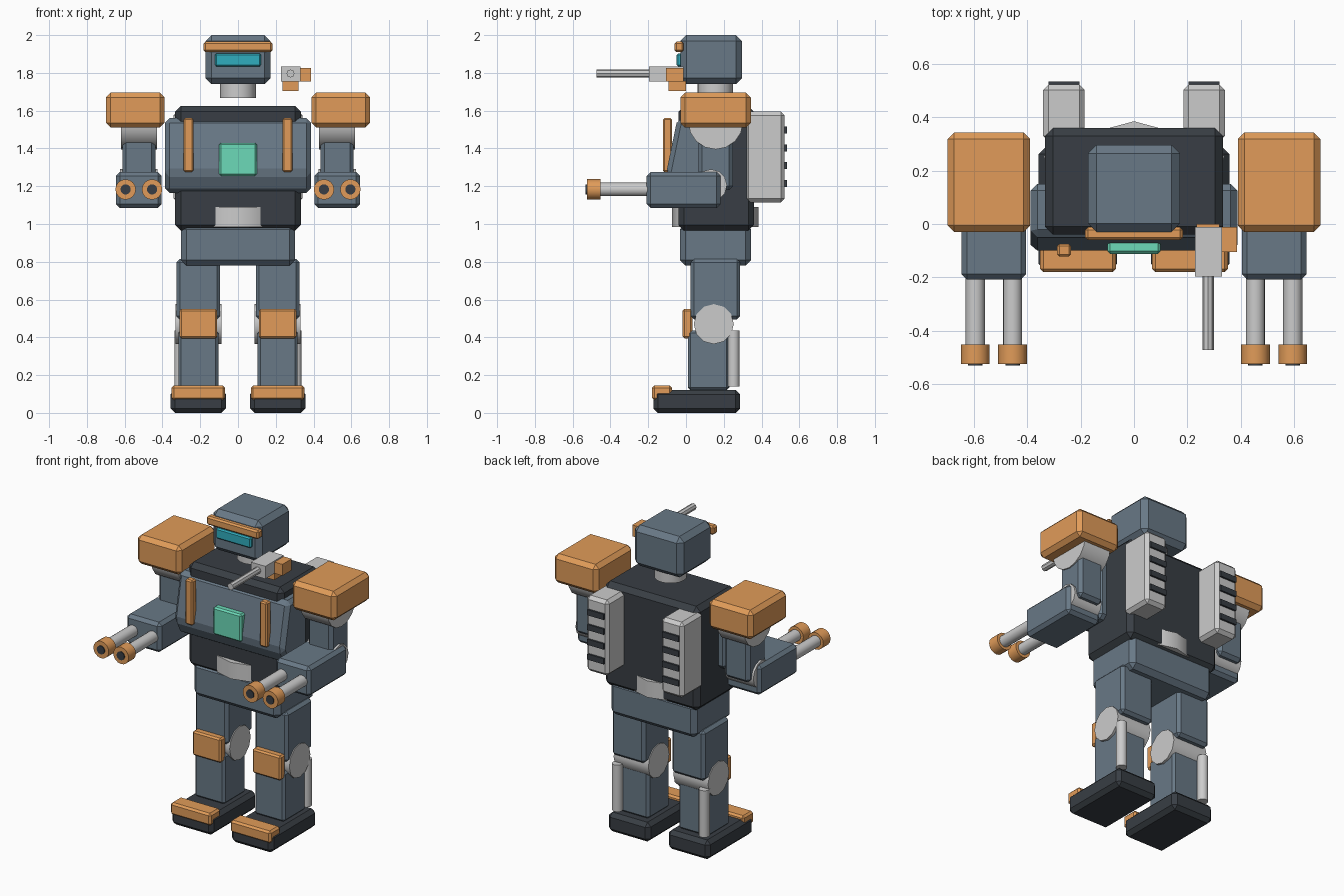
import bpy, bmesh, math
from mathutils import Matrix, Vector

if "Cube" in bpy.data.objects:
    bpy.data.objects.remove(bpy.data.objects["Cube"])


def material(name, rgb):
    m = bpy.data.materials.new(name)
    m.diffuse_color = (*rgb, 1)
    m.use_nodes = True
    m.node_tree.nodes["Principled BSDF"].inputs["Base Color"].default_value = m.diffuse_color
    return m


STEEL = material("steel_blue", (0.14, 0.19, 0.24))
DARK = material("dark_plate", (0.04, 0.048, 0.058))
ORANGE = material("orange", (0.75, 0.33, 0.10))
VISOR = material("visor_cyan", (0.03, 0.42, 0.52))
CORE = material("core_green", (0.15, 0.70, 0.48))


def finish(bm, name, mat):
    bmesh.ops.recalc_face_normals(bm, faces=bm.faces)
    me = bpy.data.meshes.new(name)
    bm.to_mesh(me)
    bm.free()
    ob = bpy.data.objects.new(name, me)
    bpy.context.collection.objects.link(ob)
    if mat:
        me.materials.append(mat)
    return ob


def chamfer(bm, w):
    if w:
        bmesh.ops.bevel(bm, geom=list(bm.edges), offset=w, segments=1,
                        affect='EDGES', profile=0.5)


def box(name, x, y, z, mat=None, bevel=0.0):
    """Chamfered box from (min, max) ranges."""
    bm = bmesh.new()
    bmesh.ops.create_cube(bm, size=1)
    for v in bm.verts:
        v.co = Vector([(r[0] + r[1]) / 2 + c * (r[1] - r[0])
                       for c, r in zip(v.co, (x, y, z))])
    chamfer(bm, bevel)
    return finish(bm, name, mat)


def cyl(name, axis, center, r, span, mat=None, sides=12):
    """Cylinder along an axis; span is its (min, max) on that axis."""
    bm = bmesh.new()
    bmesh.ops.create_cone(bm, cap_ends=True, segments=sides, radius1=r,
                          radius2=r, depth=span[1] - span[0])
    rot = {'x': Matrix.Rotation(math.pi / 2, 4, 'Y'),
           'y': Matrix.Rotation(math.pi / 2, 4, 'X'),
           'z': Matrix.Identity(4)}[axis]
    c = Vector(center)
    c['xyz'.index(axis)] = sum(span) / 2
    bm.transform(Matrix.Translation(c) @ rot)
    for f in bm.faces:
        f.smooth = len(f.verts) == 4
    for e in bm.edges:
        e.smooth = e.calc_face_angle(0) < 0.7
    return finish(bm, name, mat)


def mid(c, half):
    return (c - half, c + half)


# Head and neck
box("head", (-0.172, 0.172), (-0.03, 0.297), (1.74, 2.0), STEEL, 0.032)
box("brow", (-0.183, 0.183), (-0.06, -0.012), (1.91, 1.965), ORANGE, 0.01)
box("visor", (-0.123, 0.123), (-0.05, 0.0), (1.835, 1.902), VISOR, 0.008)
cyl("neck", 'z', (0, 0.155, 0), 0.095, (1.667, 1.76), sides=16)

# Torso, waist ring and pelvis
box("torso", (-0.333, 0.333), (-0.04, 0.36), (0.965, 1.625), DARK, 0.03)
cyl("waist_ring", 'z', (0, 0.155, 0), 0.23, (0.985, 1.09))
box("pelvis", (-0.303, 0.303), (-0.033, 0.345), (0.78, 1.0), STEEL, 0.03)

# Chest plate: side profile pushed across x
bm = bmesh.new()
profile = [(-0.045, 1.56), (-0.105, 1.27), (-0.05, 1.165), (0.15, 1.165), (0.15, 1.56)]
face = bm.faces.new([bm.verts.new((-0.387, y, z)) for y, z in profile])
ext = bmesh.ops.extrude_face_region(bm, geom=[face])
bmesh.ops.translate(bm, vec=(0.774, 0, 0),
                    verts=[g for g in ext["geom"] if isinstance(g, bmesh.types.BMVert)])
bmesh.ops.recalc_face_normals(bm, faces=bm.faces)
chamfer(bm, 0.025)
finish(bm, "chest_plate", STEEL)
box("chest_core", (-0.1, 0.1), (-0.112, -0.06), (1.255, 1.43), CORE, 0.01)

for s, side in ((-1, "left"), (1, "right")):
    def n(part):
        return side + "_" + part

    # Chest strip and back pack with vents
    box(n("chest_strip"), mid(s * 0.262, 0.026), (-0.122, -0.075), (1.275, 1.56), ORANGE, 0.008)
    px = s * 0.263
    box(n("back_pack"), mid(px, 0.078), (0.31, 0.522), (1.115, 1.595), None, 0.02)
    for i in range(4):
        box(n("vent_%d" % i), mid(px, 0.058), (0.5, 0.534), mid(1.215 + i * 0.094, 0.018), DARK)

    # Shoulder and arm
    ax = s * 0.525
    box(n("shoulder_pad"), mid(s * 0.544, 0.155), (-0.03, 0.343), (1.51, 1.695), ORANGE, 0.025)
    cyl(n("shoulder_joint"), 'x', (ax, 0.157, 1.54), 0.145, mid(ax, 0.095), sides=16)
    box(n("upper_arm"), mid(ax, 0.087), (0.065, 0.248), (1.18, 1.54), STEEL, 0.02)
    cyl(n("elbow"), 'x', (ax, 0.132, 1.205), 0.085, mid(ax, 0.1))
    box(n("forearm"), mid(ax, 0.121), (-0.208, 0.182), (1.085, 1.275), STEEL, 0.02)
    for b, o in enumerate((-0.07, 0.07)):
        c = (ax + o, 0, 1.183)
        cyl(n("barrel_%d" % b), 'y', c, 0.036, (-0.47, -0.19), sides=16)
        cyl(n("muzzle_%d" % b), 'y', c, 0.054, (-0.525, -0.452), ORANGE, 16)
        cyl(n("bore_%d" % b), 'y', c, 0.027, (-0.531, -0.5), DARK, 16)

    # Leg
    lx = s * 0.21
    box(n("thigh"), mid(lx, 0.116), (0.025, 0.287), (0.495, 0.815), STEEL, 0.018)
    cyl(n("knee_joint"), 'x', (lx, 0.147, 0.47), 0.106, mid(lx, 0.122))
    box(n("shin"), mid(lx, 0.106), (0.01, 0.23), (0.12, 0.437), STEEL, 0.015)
    box(n("knee_pad"), mid(lx, 0.1), (-0.018, 0.035), (0.395, 0.55), ORANGE, 0.01)
    cyl(n("calf_piston"), 'z', (s * 0.305, 0.252, 0), 0.032, (0.14, 0.437))
    box(n("foot"), mid(lx, 0.147), (-0.173, 0.287), (0.0, 0.122), DARK, 0.024)
    box(n("toe_cap"), mid(lx, 0.142), (-0.18, -0.075), (0.068, 0.145), ORANGE, 0.012)

# Small floating side gun
box("gun_body", (0.228, 0.33), (-0.197, -0.012), (1.755, 1.835))
cyl("gun_barrel", 'y', (0.278, 0, 1.797), 0.021, (-0.473, -0.19), sides=8)
box("gun_side_pod", (0.33, 0.386), (-0.105, -0.012), (1.755, 1.827), ORANGE)
box("gun_grip", (0.235, 0.32), (-0.092, 0.0), (1.705, 1.757), ORANGE)
